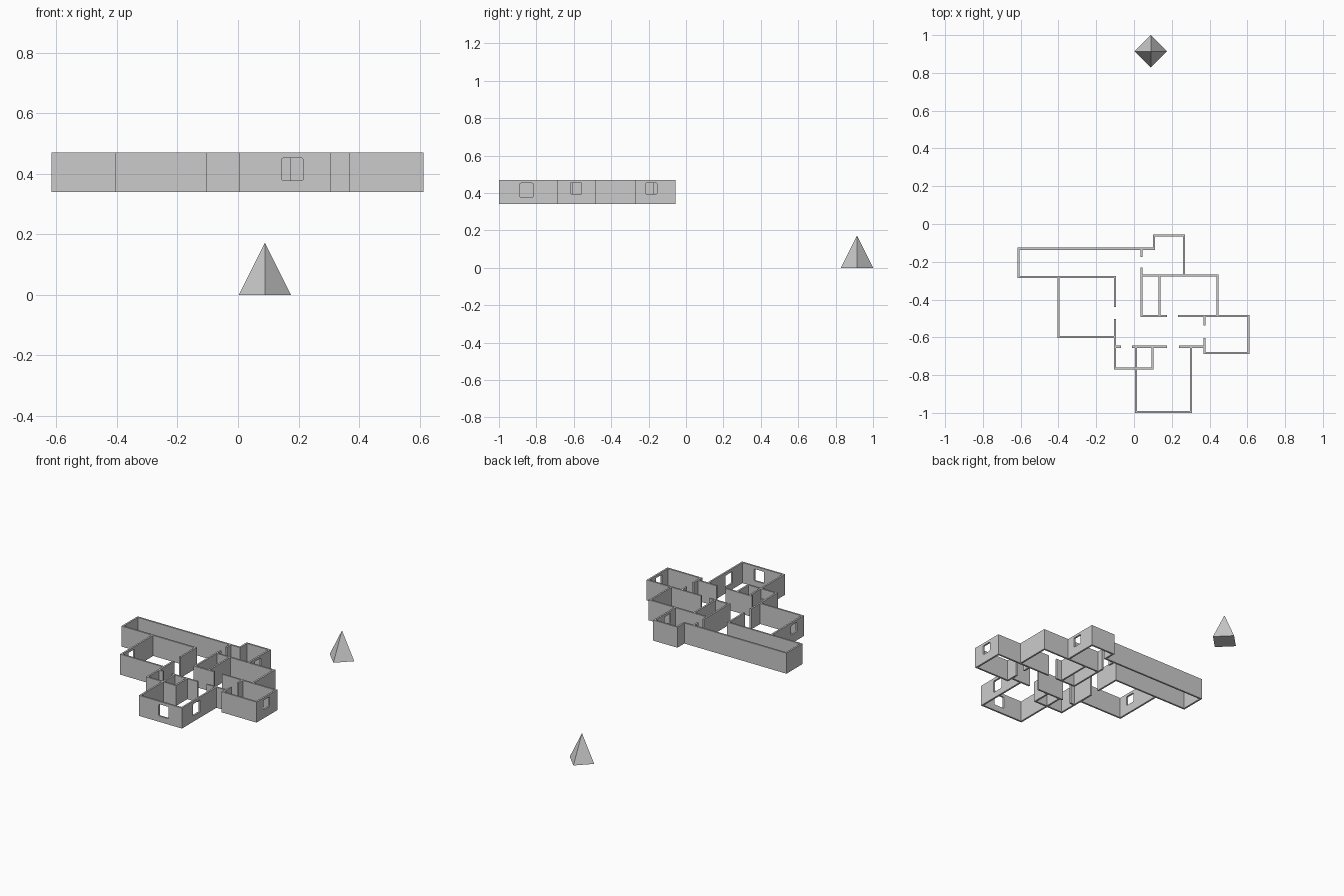
import bpy
import bmesh
from mathutils import Matrix, Vector

old = bpy.data.objects.get("Cube")
if old:
    bpy.data.objects.remove(old, do_unlink=True)

# One plain grey for everything
grey = bpy.data.materials.new("plain_grey")
grey.use_nodes = True
colour = (0.6, 0.6, 0.6, 1)
grey.diffuse_color = colour
grey.node_tree.nodes["Principled BSDF"].inputs["Base Color"].default_value = colour

HALF = 0.0055              # half the wall thickness
BOTTOM, TOP = 0.34, 0.47   # wall base and top

# Rooms: walls along x as (y, x start, x end), walls along y as (x, y start, y end)
ALONG_X = {
    "long_hall": [(-0.131, -0.611, 0.105), (-0.281, -0.611, -0.1)],
    "back_room": [(-0.061, 0.105, 0.264)],
    "middle_rooms": [(-0.272, 0.04, 0.443), (-0.487, 0.04, 0.175), (-0.487, 0.232, 0.607)],
    "side_room": [(-0.598, -0.399, -0.1055)],
    "end_room": [(-0.683, 0.373, 0.607)],
    "corridor": [(-0.65, -0.0945, -0.068), (-0.65, -0.01, 0.175), (-0.65, 0.238, 0.3675)],
    "closet": [(-0.765, -0.1, 0.098)],
    "front_room": [(-0.995, 0.011, 0.302)],
}
ALONG_Y = {
    "long_hall": [(-0.611, -0.281, -0.131)],
    "back_room": [(0.105, -0.131, -0.061), (0.264, -0.272, -0.061),
                  (0.04, -0.175, -0.131), (0.04, -0.272, -0.23)],
    "middle_rooms": [(0.04, -0.487, -0.272), (0.135, -0.487, -0.272), (0.443, -0.487, -0.272)],
    "side_room": [(-0.399, -0.598, -0.281), (-0.1, -0.44, -0.281)],
    "end_room": [(0.373, -0.537, -0.487), (0.373, -0.683, -0.603), (0.607, -0.683, -0.487)],
    "closet": [(-0.1, -0.765, -0.503), (0.011, -0.765, -0.65), (0.098, -0.765, -0.65)],
    "front_room": [(0.011, -0.995, -0.765), (0.302, -0.995, -0.65)],
}
# Windows: room, runs along x, wall position, centre along wall, width, sill, head
WINDOWS = [
    ("back_room", False, 0.264, -0.185, 0.059, 0.394, 0.454),
    ("side_room", False, -0.399, -0.505, 0.059, 0.394, 0.454),
    ("end_room", False, 0.607, -0.588, 0.059, 0.394, 0.454),
    ("front_room", False, 0.302, -0.853, 0.07, 0.377, 0.452),
    ("front_room", True, -0.995, 0.18, 0.07, 0.377, 0.452),
]


def add_box(bm, low, high):
    low, high = Vector(low), Vector(high)
    place = Matrix.Translation((low + high) / 2) @ Matrix.Diagonal((*(high - low), 1))
    return bmesh.ops.create_cube(bm, size=1, matrix=place)["verts"]


def add_object(name, bm):
    mesh = bpy.data.meshes.new(name)
    bm.to_mesh(mesh)
    bm.free()
    mesh.materials.append(grey)
    obj = bpy.data.objects.new(name, mesh)
    bpy.context.collection.objects.link(obj)
    return obj


def cut_window(wall, along_x, line, centre, width, sill, head):
    # Slightly rounded opening through the wall
    bm = bmesh.new()
    a, b, deep = centre - width / 2, centre + width / 2, HALF * 3
    if along_x:
        add_box(bm, (a, line - deep, sill), (b, line + deep, head))
    else:
        add_box(bm, (line - deep, a, sill), (line + deep, b, head))
    axis = 1 if along_x else 0
    through = [e for e in bm.edges
               if abs(e.verts[0].co[axis] - e.verts[1].co[axis]) > deep]
    bmesh.ops.bevel(bm, geom=through, offset=0.005, segments=2, profile=0.5, affect='EDGES')
    cutter = add_object("window_cutter", bm)
    cutter.hide_render = True
    cut = wall.modifiers.new("window", 'BOOLEAN')
    cut.object, cut.operation, cut.solver = cutter, 'DIFFERENCE', 'EXACT'
    bpy.context.view_layer.objects.active = wall
    bpy.ops.object.modifier_apply(modifier=cut.name)
    bpy.data.objects.remove(cutter, do_unlink=True)


# Walls along x cover the corners; walls along y butt against them
x_lines = {w[0] for walls in ALONG_Y.values() for w in walls}
y_lines = {w[0] for walls in ALONG_X.values() for w in walls}


def build_room(room, walls, along_x):
    plain = bmesh.new()
    for line, start, end in walls:
        if along_x:
            start -= HALF if start in x_lines else 0
            end += HALF if end in x_lines else 0
            low, high = (start, line - HALF, BOTTOM), (end, line + HALF, TOP)
        else:
            start += HALF if start in y_lines else 0
            end -= HALF if end in y_lines else 0
            low, high = (line - HALF, start, BOTTOM), (line + HALF, end, TOP)
        window = next((w for w in WINDOWS if w[:3] == (room, along_x, line)
                       and start < w[3] < end), None)
        if window:
            bm = bmesh.new()
            add_box(bm, low, high)
            cut_window(add_object(room + "_window_wall", bm), *window[1:])
        else:
            add_box(plain, low, high)
    if plain.verts:
        add_object(room + ("_cross_walls" if along_x else "_side_walls"), plain)
    else:
        plain.free()


for along_x, rooms in ((True, ALONG_X), (False, ALONG_Y)):
    for room, walls in rooms.items():
        build_room(room, walls, along_x)

# Four-sided pyramid standing behind the rooms, corners on the axes
bpy.ops.mesh.primitive_cone_add(vertices=4, radius1=0.086, radius2=0, depth=0.172,
                                location=(0.089, 0.914, 0.086))
pyramid = bpy.context.object
pyramid.name = "pyramid"
pyramid.data.materials.append(grey)
